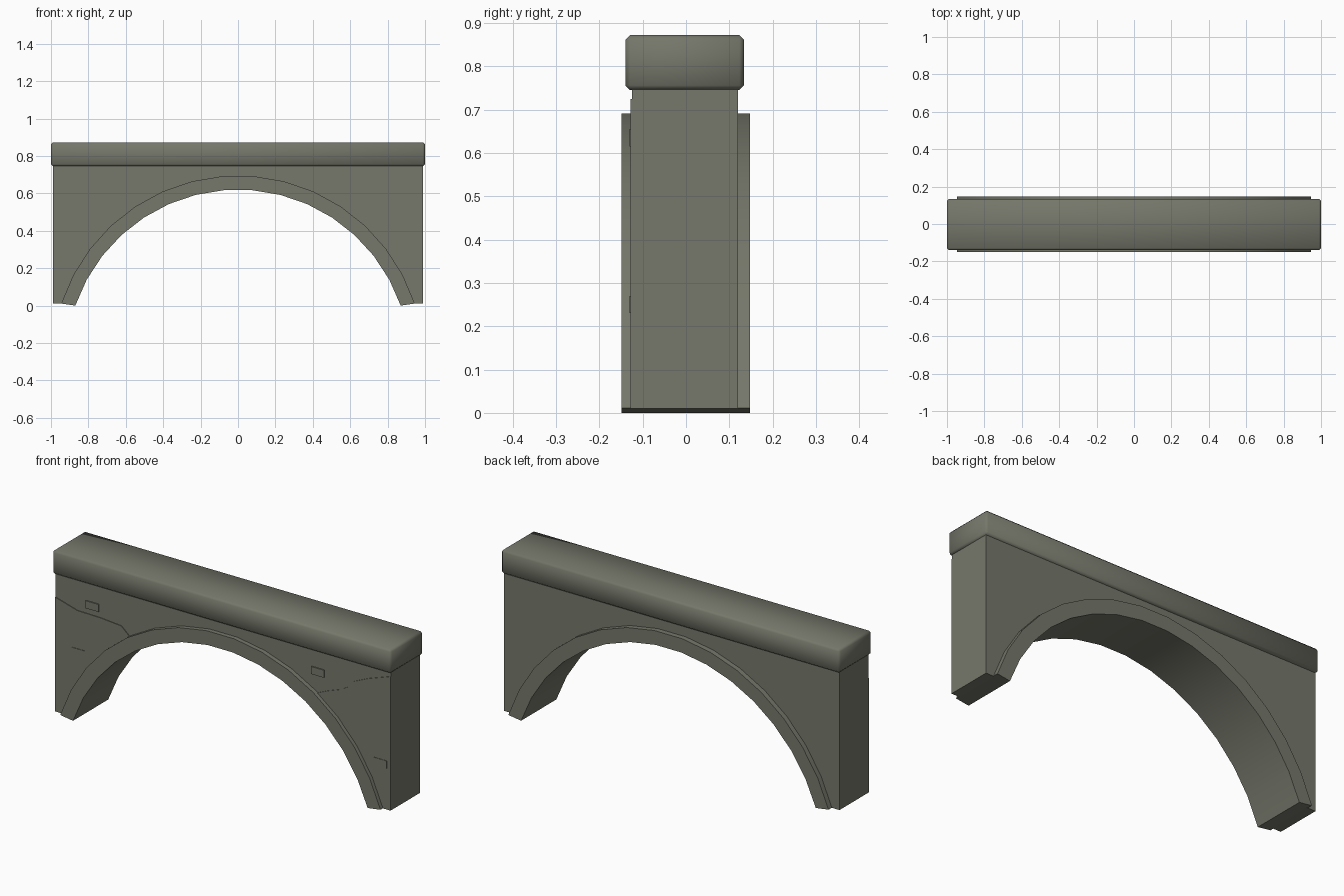
import bpy, bmesh, math

if "Cube" in bpy.data.objects:
    bpy.data.objects.remove(bpy.data.objects["Cube"])

stone = bpy.data.materials.new("olive_grey_stone")
stone.diffuse_color = (0.18, 0.185, 0.145, 1)
stone.use_nodes = True
stone.node_tree.nodes["Principled BSDF"].inputs["Base Color"].default_value = stone.diffuse_color

CZ = -0.30          # arch circle centre height
SEG = 15            # arch facets


def arc(radius, end_deg):
    """Arch points from right foot to left foot."""
    a0, a1 = math.radians(end_deg), math.radians(180 - end_deg)
    return [(radius * math.cos(a0 + (a1 - a0) * i / SEG),
             CZ + radius * math.sin(a0 + (a1 - a0) * i / SEG)) for i in range(SEG + 1)]


def finish(bm, name, angle=30):
    bmesh.ops.recalc_face_normals(bm, faces=bm.faces)
    me = bpy.data.meshes.new(name)
    bm.to_mesh(me)
    bm.free()
    me.materials.append(stone)
    ob = bpy.data.objects.new(name, me)
    bpy.context.collection.objects.link(ob)
    bpy.ops.object.select_all(action='DESELECT')
    ob.select_set(True)
    bpy.context.view_layer.objects.active = ob
    bpy.ops.object.shade_smooth_by_angle(angle=math.radians(angle))
    return ob


def prism(name, faces, y0, y1):
    """Extrude a set of xz polygons from y0 to y1."""
    bm = bmesh.new()
    for pts in faces:
        bm.faces.new([bm.verts.new((x, y0, z)) for x, z in pts])
    bmesh.ops.remove_doubles(bm, verts=bm.verts, dist=1e-5)
    ext = bmesh.ops.extrude_face_region(bm, geom=bm.faces[:])
    for v in ext["geom"]:
        if isinstance(v, bmesh.types.BMVert):
            v.co.y = y1
    return finish(bm, name)


# arch ring, slightly proud of the wall on both faces
inner, outer = arc(0.92, 19.03), arc(0.995, 18.2)
prism("arch_ring",
      [[inner[i], outer[i], outer[i + 1], inner[i + 1]] for i in range(SEG)],
      -0.149, 0.148)

# spandrel wall above the arch
TOP, W = 0.76, 0.99
mid = arc(0.97, 18.65)
mid[0], mid[-1] = (mid[0][0], 0.01), (mid[-1][0], 0.01)
faces = [[(W, 0.01), (W, TOP), (mid[3][0], TOP)] + mid[3::-1]]
faces += [[mid[i], (mid[i][0], TOP), (mid[i + 1][0], TOP), mid[i + 1]]
          for i in range(3, SEG - 3)]
faces += [[(-x, z) for x, z in faces[0]]]
prism("spandrel_wall", faces, -0.1245, 0.12)

# lower front plaster with ragged broken upper edge
right = [(W, 0.01), (W, 0.725), (0.86, 0.68), (0.77, 0.64), (0.735, 0.6),
         (0.69, 0.575), (0.62, 0.55)] + mid[4::-1]
left = [(-W, 0.01), (-W, 0.62), (-0.86, 0.583), (-0.72, 0.58), (-0.6, 0.57)] + mid[-5:]
prism("plaster_right", [right], -0.128, -0.12)
prism("plaster_left", [left], -0.128, -0.12)

# exposed brick faces
for i, (x, z) in enumerate([(-0.77, 0.63), (-0.85, 0.36), (0.56, 0.635), (0.93, 0.25)]):
    w, h = 0.038, 0.02
    prism("brick_%d" % i,
          [[(x - w, z - h), (x + w, z - h), (x + w, z + h), (x - w, z + h)]],
          -0.1305, -0.12)

# coping beam with chamfered edges
bm = bmesh.new()
bmesh.ops.create_cube(bm, size=1)
for v in bm.verts:
    v.co.x *= 2.0
    v.co.y = v.co.y * 0.274 - 0.003
    v.co.z = v.co.z * 0.127 + 0.8085
bmesh.ops.bevel(bm, geom=bm.edges[:], offset=0.011, segments=1, affect='EDGES')
finish(bm, "coping_beam", 50)
